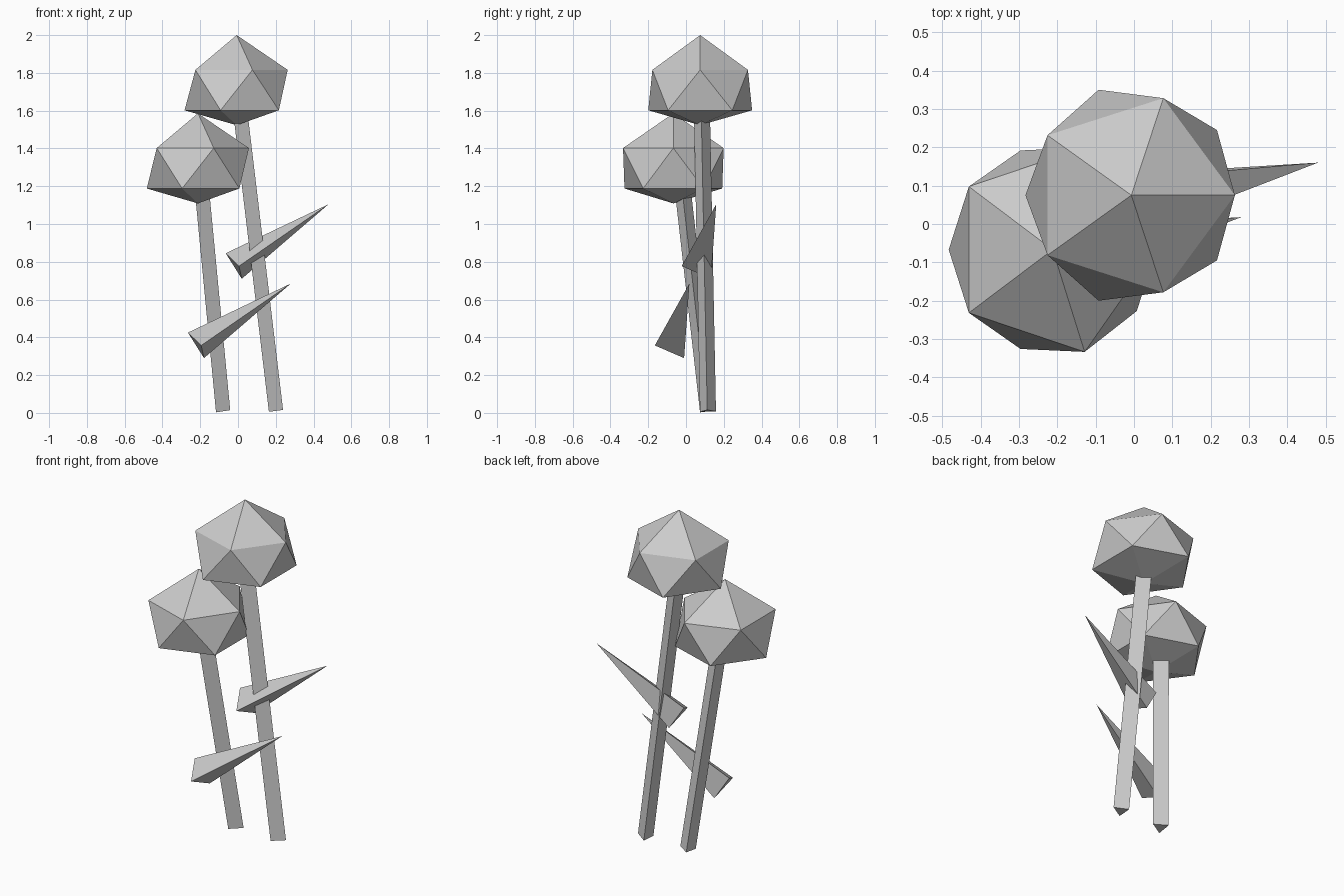
import bpy
from math import cos, sin, pi, radians
from mathutils import Vector

if "Cube" in bpy.data.objects:
    bpy.data.objects.remove(bpy.data.objects["Cube"])


def make(name, verts, faces):
    mesh = bpy.data.meshes.new(name)
    mesh.from_pydata([tuple(v) for v in verts], [], faces)
    mesh.update()
    obj = bpy.data.objects.new(name, mesh)
    bpy.context.collection.objects.link(obj)
    return obj


def flower_head(name, centre, upper, lower):
    """Twenty-sided head with a squashed underside; upper/lower are ring radii."""
    c = Vector(centre)
    verts = [c + Vector((0, 0, 0.29))]
    for (rx, ry), z, shift in ((upper, 0.106, 0), (lower, -0.108, pi / 5)):
        for i in range(5):
            a = 2 * pi * i / 5 + shift
            verts.append(c + Vector((rx * cos(a), ry * sin(a), z)))
    verts.append(c + Vector((0, 0, -0.187)))
    faces = []
    for i in range(5):
        j = (i + 1) % 5
        faces += [(0, 1 + i, 1 + j), (1 + i, 6 + i, 1 + j),
                  (1 + j, 6 + i, 6 + j), (6 + i, 11, 6 + j)]
    make(name, verts, faces)


def stem(name, base, top, r=0.049, turn=-3):
    """Leaning three-sided rod."""
    base, top = Vector(base), Vector(top)
    tilt = Vector((0, 0, 1)).rotation_difference(top - base)
    ring = [tilt @ Vector((r * cos(a), r * sin(a), 0))
            for a in (radians(turn + 120 * i) for i in range(3))]
    make(name, [base + v for v in ring] + [top + v for v in ring],
         [(2, 1, 0), (3, 4, 5), (0, 1, 4, 3), (1, 2, 5, 4), (2, 0, 3, 5)])


def leaf(name, offset):
    """Long three-sided spike: upper, lower and front base corners, then tip."""
    o = Vector(offset)
    pts = [(-0.265, -0.03, 0.425), (-0.18, -0.01, 0.29),
           (-0.195, -0.165, 0.357), (0.28, 0.018, 0.685)]
    make(name, [o + Vector(p) for p in pts],
         [(0, 1, 2), (1, 0, 3), (2, 1, 3), (0, 2, 3)])


# Tall flower
flower_head("tall_flower_head", (-0.007, 0.075, 1.71), (0.27, 0.266), (0.276, 0.289))
stem("tall_stem", (0.19, 0.115, 0.01), (0.0, 0.083, 1.6))
leaf("tall_leaf", (0.2, 0.142, 0.42))

# Short flower
flower_head("short_flower_head", (-0.212, -0.067, 1.296), (0.27, 0.28), (0.271, 0.272))
stem("short_stem", (-0.09, 0.115, 0.01), (-0.202, -0.018, 1.18))
leaf("short_leaf", (0, 0, 0))
